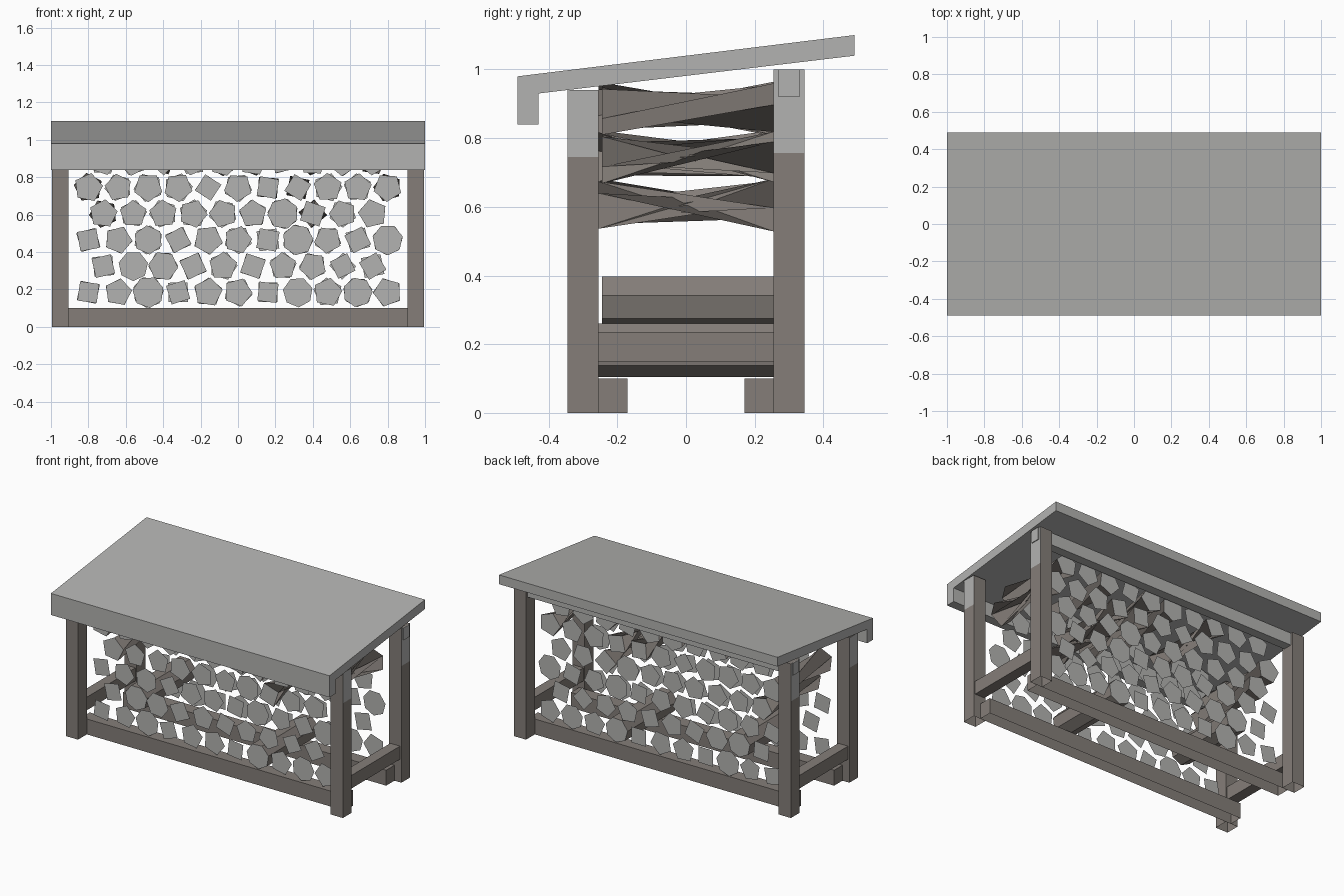
import bpy, bmesh, math, random
from mathutils import Vector

random.seed(4)
cube = bpy.data.objects.get("Cube")
if cube:
    bpy.data.objects.remove(cube, do_unlink=True)


def material(name, colour):
    m = bpy.data.materials.new(name)
    m.use_nodes = True
    m.diffuse_color = (*colour, 1)
    m.node_tree.nodes["Principled BSDF"].inputs["Base Color"].default_value = (*colour, 1)
    return m


BROWN = material("weathered brown wood", (0.232, 0.208, 0.19))
GREY = material("pale grey wood", (0.45, 0.45, 0.44))


def finish(name, bm, *mats):
    mesh = bpy.data.meshes.new(name)
    bm.to_mesh(mesh)
    bm.free()
    for m in mats:
        mesh.materials.append(m)
    ob = bpy.data.objects.new(name, mesh)
    bpy.context.collection.objects.link(ob)
    return ob


def box_mesh(x, y, z):
    """Box from (low, high) ranges on each axis; open below where it stands on the ground."""
    bm = bmesh.new()
    bmesh.ops.create_cube(bm, size=1)
    for v in bm.verts:
        v.co = [sum(r) / 2 + c * (r[1] - r[0]) for c, r in zip(v.co, (x, y, z))]
    if z[0] == 0:
        bottom = min(bm.faces, key=lambda f: f.calc_center_median().z)
        bmesh.ops.delete(bm, geom=[bottom], context="FACES")
    return bm


def mirrored(lo, hi, side):
    return (lo, hi) if side > 0 else (-hi, -lo)


# Posts: pale outer side face above the cut height
for side, label in ((1, "left"), (-1, "right")):
    for end, depth, top, cut in ((-1, "front", 0.94, 0.745), (1, "back", 1.0, 0.757)):
        bm = box_mesh(mirrored(0.907, 0.995, side), mirrored(0.255, 0.345, end), (0, top))
        bmesh.ops.bisect_plane(bm, geom=bm.verts[:] + bm.edges[:] + bm.faces[:],
                               plane_co=(0, 0, cut), plane_no=(0, 0, 1))
        bm.normal_update()
        for f in bm.faces:
            if f.normal.x * side > 0.9 and f.calc_center_median().z > cut:
                f.material_index = 1
        finish(f"{depth}_{label}_post", bm, BROWN, GREY)

    # Side rails between the posts
    finish(f"{label}_side_rail",
           box_mesh(mirrored(0.915, 0.985, side), (-0.255, 0.255), (0.15, 0.235)), BROWN)

# Ground rails
for end, depth in ((-1, "front"), (1, "back")):
    finish(f"{depth}_ground_rail",
           box_mesh((-0.945, 0.945), mirrored(0.17, 0.255, end), (0, 0.1)), BROWN)

# Top beam at the back
finish("back_top_beam", box_mesh((-1, 1), (0.27, 0.33), (0.92, 1.0)), GREY)

# Sloping roof with front fascia
profile = [(-0.49, 0.84), (-0.43, 0.84), (-0.43, 0.93), (0.49, 1.04), (0.49, 1.1), (-0.49, 0.98)]
bm = bmesh.new()
face = bm.faces.new([bm.verts.new((-1, y, z)) for y, z in profile])
out = bmesh.ops.extrude_face_region(bm, geom=[face])
bmesh.ops.translate(bm, vec=(2, 0, 0),
                    verts=[g for g in out["geom"] if isinstance(g, bmesh.types.BMVert)])
# The extrusion keeps its starting face, so the prism is closed
bmesh.ops.recalc_face_normals(bm, faces=bm.faces[:])
finish("roof", bm, GREY)


def ring(bm, x, y, z, radius, sides, turn):
    return [bm.verts.new((x + radius * math.cos(turn + math.tau * i / sides), y,
                          z + radius * math.sin(turn + math.tau * i / sides)))
            for i in range(sides)]


# Stacked logs: number of sides per log, and which logs keep their bark
ROWS = [("45745547575", (7,)), ("4764545544", (1,)), ("45645547547", ()),
        ("5555557455", (0, 7)), ("55554544555", (0, 6, 7, 10)),
        ("5545654555", (2, 4, 5, 7, 9))]
bm = bmesh.new()
for row, (counts, barked) in enumerate(ROWS):
    for i, digit in enumerate(counts):
        sides = int(digit)
        x = -0.8 + 0.16 * i + 0.08 * (row % 2)
        z = 0.185 + 0.14 * row
        radius = {4: 0.075, 5: 0.077, 6: 0.08, 7: 0.083}[sides] * random.uniform(0.96, 1.03)
        turn = random.uniform(0, math.tau)
        twist = random.uniform(1.6, 2.6) if row > 2 else 0
        other = turn + (twist if i in barked else random.uniform(-0.35, 0.35))
        front = ring(bm, x, random.choice((-0.255, -0.245)), z, radius, sides, turn)
        back = ring(bm, x, 0.255, z, radius, sides, other)
        for cap in (front, back[::-1]):
            bm.faces.new(cap).material_index = 1
        if i in barked:
            for k in range(sides):
                n = (k + 1) % sides
                bm.faces.new((front[n], front[k], back[k], back[n]))
for f in bm.faces:
    f.normal_update()
    if f.material_index and f.normal.dot(Vector((0, f.calc_center_median().y, 0))) < 0:
        f.normal_flip()
finish("stacked_logs", bm, BROWN, GREY)
